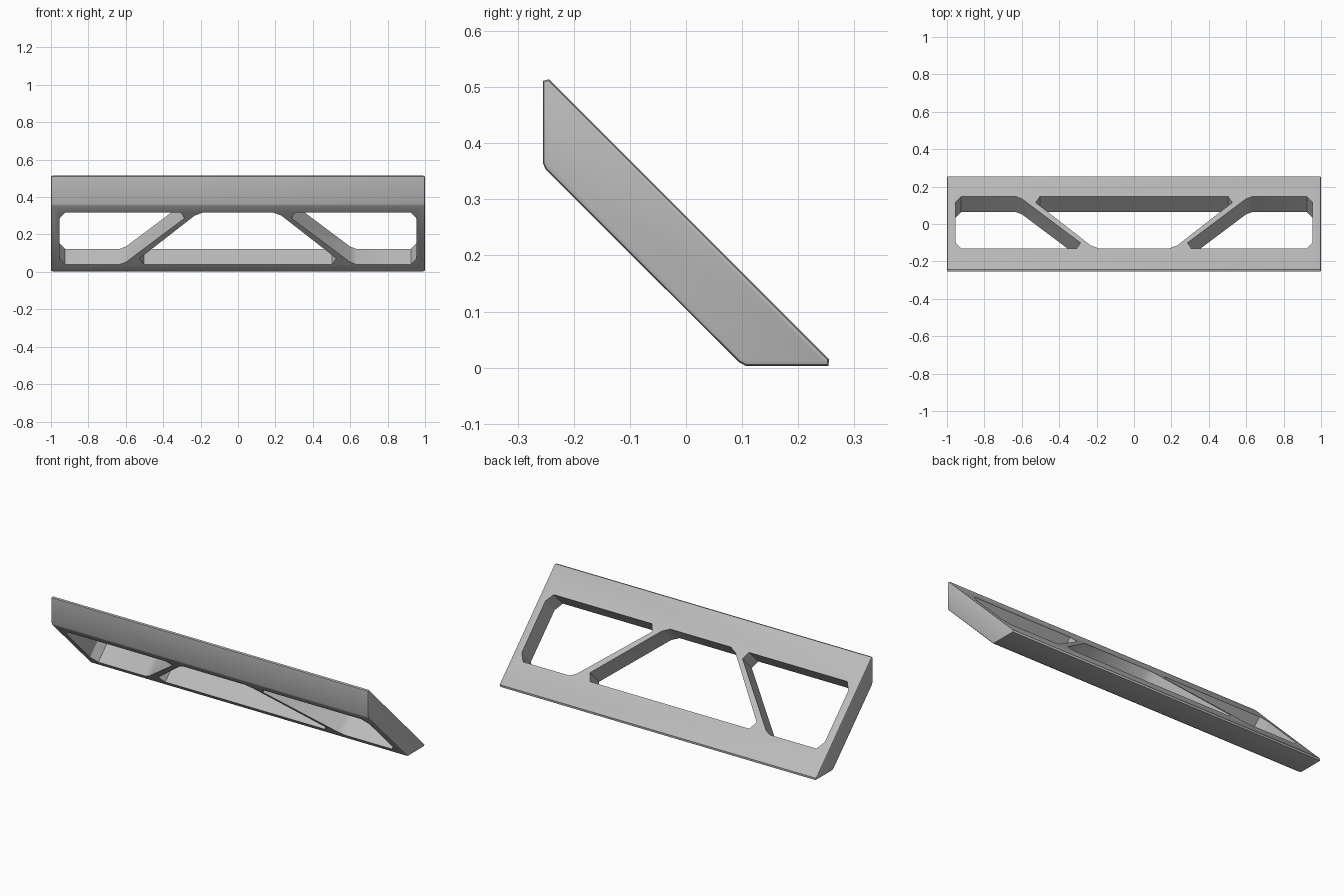
import bpy, bmesh
from mathutils import Vector

if "Cube" in bpy.data.objects:
    bpy.data.objects.remove(bpy.data.objects["Cube"])

grey = bpy.data.materials.new("light_grey")
grey.diffuse_color = (0.5, 0.5, 0.5, 1)
grey.use_nodes = True
grey.node_tree.nodes["Principled BSDF"].inputs["Base Color"].default_value = grey.diffuse_color

TOP = 0.27                            # top surface plane: y + z = TOP
NORMAL = Vector((0, 1, 1)).normalized()


def prism(bm, base, offset):
    """Closed prism from a base loop swept along an offset."""
    a = [bm.verts.new(p) for p in base]
    b = [bm.verts.new(p + offset) for p in base]
    n = len(a)
    caps = [bm.faces.new(a), bm.faces.new(b[::-1])]
    for i in range(n):
        j = (i + 1) % n
        bm.faces.new((a[j], a[i], b[i], b[j]))
    return caps


def finish(bm, name):
    bmesh.ops.recalc_face_normals(bm, faces=bm.faces[:])
    mesh = bpy.data.meshes.new(name)
    bm.to_mesh(mesh)
    bm.free()
    mesh.materials.append(grey)
    obj = bpy.data.objects.new(name, mesh)
    bpy.context.collection.objects.link(obj)
    return obj


# Slanted slab: side profile (y, z) with eased corners, swept along x
profile = [(-0.255, 0.511), (-0.255, 0.364), (-0.250, 0.353), (0.094, 0.010),
           (0.107, 0.003), (0.254, 0.003), (0.255, 0.015), (-0.244, 0.514)]
bm = bmesh.new()
caps = prism(bm, [Vector((-1, y, z)) for y, z in profile], Vector((2, 0, 0)))
edges = list({e for f in caps for e in f.edges})
bmesh.ops.bevel(bm, geom=edges, offset=0.008, segments=2, profile=0.5,
                affect='EDGES', clamp_overlap=True)
panel = finish(bm, "slanted_truss_panel")

# Openings (x, y seen from above), cut square to the slope
side_hole = [(-0.955, 0.115), (-0.925, 0.147), (-0.632, 0.147), (-0.598, 0.134),
             (-0.286, -0.100), (-0.306, -0.130), (-0.925, -0.130), (-0.955, -0.098)]
half_middle = [(-0.503, 0.147), (-0.526, 0.115), (-0.232, -0.114), (-0.190, -0.130)]
mirror = lambda pts: [(-x, y) for x, y in reversed(pts)]
bm = bmesh.new()
for hole in (side_hole, mirror(side_hole), half_middle + mirror(half_middle)):
    base = [Vector((x, y, TOP - y)) + NORMAL * 0.05 for x, y in hole]
    prism(bm, base, NORMAL * -0.25)
cutter = finish(bm, "opening_cutter")
cutter.hide_render = True

bpy.context.view_layer.objects.active = panel
panel.select_set(True)
cut = panel.modifiers.new("openings", 'BOOLEAN')
cut.operation = 'DIFFERENCE'
cut.solver = 'EXACT'
cut.object = cutter
bpy.ops.object.modifier_apply(modifier=cut.name)
bpy.data.objects.remove(cutter)
bpy.ops.object.shade_smooth_by_angle(angle=0.5)
